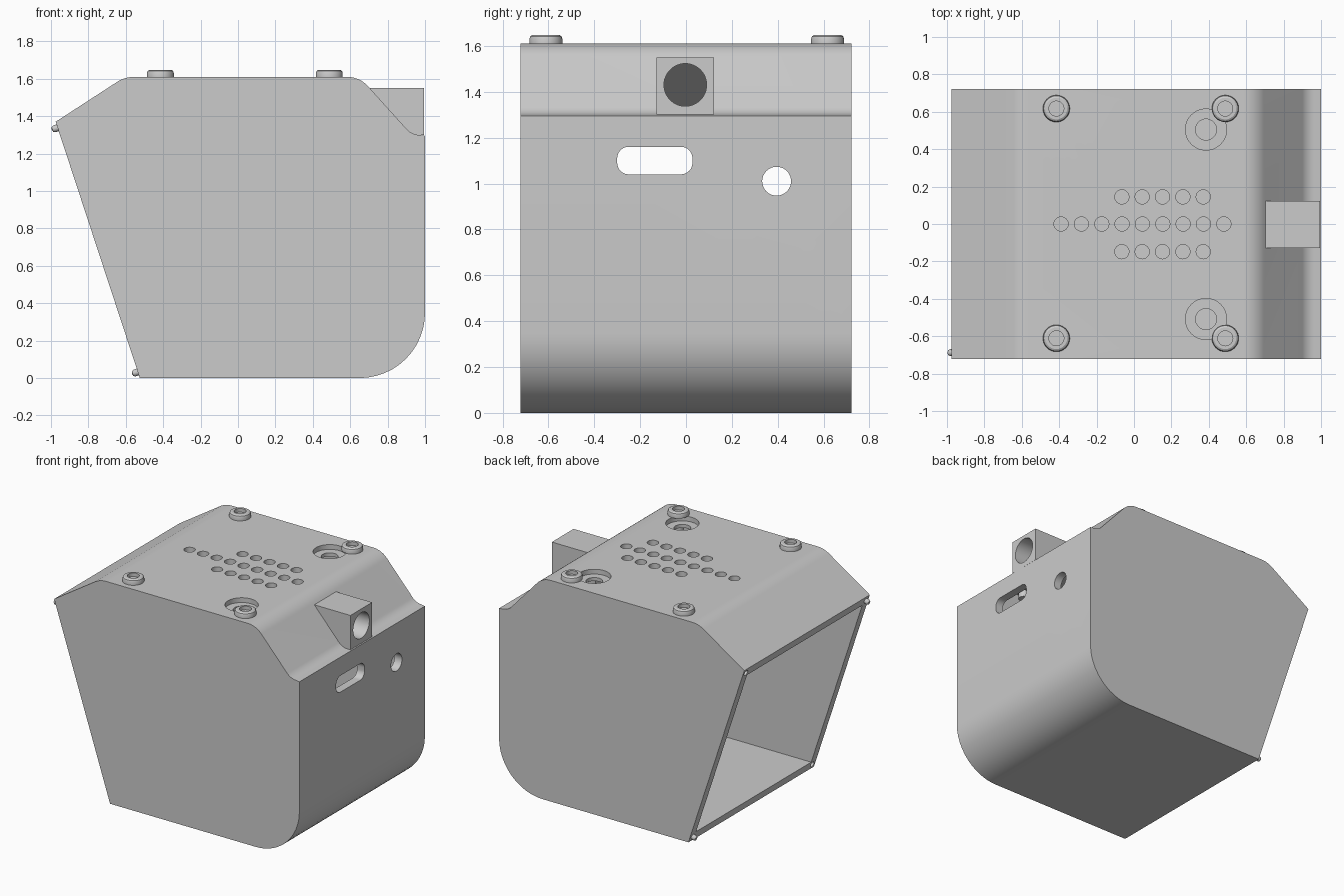
import bpy, bmesh, math
from mathutils import Vector, Matrix

if "Cube" in bpy.data.objects:
    bpy.data.objects.remove(bpy.data.objects["Cube"])

WALL = 0.06
HALF = 0.722
TOP = 1.61

grey = bpy.data.materials.new("light grey plastic")
grey.diffuse_color = (0.6, 0.6, 0.6, 1)
grey.use_nodes = True
grey.node_tree.nodes["Principled BSDF"].inputs["Base Color"].default_value = grey.diffuse_color


def make(name, bm):
    bmesh.ops.recalc_face_normals(bm, faces=bm.faces)
    me = bpy.data.meshes.new(name)
    bm.to_mesh(me)
    bm.free()
    ob = bpy.data.objects.new(name, me)
    bpy.context.collection.objects.link(ob)
    me.materials.append(grey)
    return ob


def prism(name, pts, offset):
    """Extrude a closed loop of 3D points."""
    bm = bmesh.new()
    face = bm.faces.new([bm.verts.new(p) for p in pts])
    ext = bmesh.ops.extrude_face_region(bm, geom=[face])["geom"]
    bmesh.ops.translate(bm, vec=offset, verts=[v for v in ext if isinstance(v, bmesh.types.BMVert)])
    return make(name, bm)


def lathe(name, prof, origin, axis=(0, 0, 1), n=32):
    """Revolve (radius, height) points about an axis."""
    bm = bmesh.new()
    vs = [bm.verts.new((r, 0, z)) for r, z in prof]
    es = [bm.edges.new(p) for p in zip(vs, vs[1:])]
    bmesh.ops.spin(bm, geom=vs + es, cent=(0, 0, 0), axis=(0, 0, 1), angle=math.tau, steps=n)
    bmesh.ops.remove_doubles(bm, verts=bm.verts, dist=1e-4)
    rot = Vector((0, 0, 1)).rotation_difference(Vector(axis)).to_matrix().to_4x4()
    bm.transform(Matrix.Translation(origin) @ rot)
    return make(name, bm)


def rod(name, origin, r, length, axis=(0, 0, 1), n=32):
    return lathe(name, [(0, 0), (r, 0), (r, length), (0, length)], origin, axis, n)


def smooth(ob):
    bpy.ops.object.select_all(action='DESELECT')
    ob.select_set(True)
    bpy.context.view_layer.objects.active = ob
    bpy.ops.object.shade_smooth_by_angle(angle=math.radians(30))


def boolean(ob, tool, op='DIFFERENCE'):
    m = ob.modifiers.new("cut", 'BOOLEAN')
    m.operation, m.object, m.solver = op, tool, 'EXACT'
    bpy.context.view_layer.objects.active = ob
    bpy.ops.object.modifier_apply(modifier=m.name)
    bpy.data.objects.remove(tool)


def fillet(corners, seg=12):
    """Round the corners (u, v, radius) of a polygon."""
    out = []
    for i, (u, v, r) in enumerate(corners):
        p = Vector((u, v))
        a = Vector(corners[i - 1][:2]) - p
        b = Vector(corners[(i + 1) % len(corners)][:2]) - p
        if r <= 0:
            out.append(p)
            continue
        half = a.angle(b) / 2
        t = min(r / math.tan(half), 0.48 * a.length, 0.48 * b.length)
        r = t * math.tan(half)
        c = p + (a.normalized() + b.normalized()).normalized() * (r / math.sin(half))
        s, e = p + a.normalized() * t - c, p + b.normalized() * t - c
        sweep = e.angle_signed(s)
        for k in range(seg + 1):
            out.append(c + Matrix.Rotation(sweep * k / seg, 2) @ s)
    return out


def inset(corners, dists):
    """Move every polygon edge inwards by its own distance."""
    n, lines, out = len(corners), [], []
    for i in range(n):
        p, q = Vector(corners[i][:2]), Vector(corners[(i + 1) % n][:2])
        d = (q - p).normalized()
        lines.append((p + Vector((-d.y, d.x)) * dists[i], d))
    for i in range(n):
        (p, d), (q, e) = lines[i - 1], lines[i]
        det = d.x * e.y - d.y * e.x
        t = ((q.x - p.x) * e.y - (q.y - p.y) * e.x) / det
        r = corners[i][2]
        out.append((*(p + d * t), max(0, r - WALL if det > 0 else r)))
    return out


# Shell: rounded side profile, extruded across the depth
outline = [(-0.525, 0, 0), (1, 0, 0.35), (1, 1.295, 0), (0.925, 1.305, 0.15),
           (0.65, TOP, 0.15), (-0.605, TOP, 0.17), (-0.975, 1.37, 0)]
body = prism("shell", [(p.x, -HALF, p.y) for p in fillet(outline)], (0, 2 * HALF, 0))

# Sensor block on the upper right slope
bm = bmesh.new()
bmesh.ops.create_cube(bm, size=1, matrix=Matrix.Translation((0.8475, -0.003, 1.425))
                      @ Matrix.Diagonal((0.295, 0.25, 0.25, 1)))
boolean(body, make("block", bm), 'UNION')

# Cavity, open through the slanted left side
hollow = inset(outline, [WALL] * 6 + [-0.05])
inner = HALF - WALL
boolean(body, prism("cavity", [(p.x, -inner, p.y) for p in fillet(hollow)], (0, 2 * inner, 0)))

# Sensor bore, round port and slot port in the right wall
boolean(body, rod("bore", (0.5, -0.003, 1.43), 0.093, 0.7, (1, 0, 0), 48))
boolean(body, rod("port", (0.8, 0.395, 1.01), 0.063, 0.4, (1, 0, 0)))
slot = fillet([(-0.30, 1.04, 0.05), (0.028, 1.04, 0.05), (0.028, 1.16, 0.05), (-0.30, 1.16, 0.05)], 8)
boolean(body, prism("slot", [(0.8, p.x, p.y) for p in slot], (0.4, 0, 0)))

# Vent holes in the roof
for y, first, count in ((0, -0.39, 9), (0.145, -0.065, 5), (-0.148, -0.065, 5)):
    for i in range(count):
        boolean(body, rod("vent", (first + 0.1088 * i, y, 1.45), 0.038, 0.3, n=24))

# Counterbored holes in the roof
for y in (-0.508, 0.505):
    boolean(body, rod("counterbore", (0.385, y, TOP - 0.035), 0.11, 0.1, n=48))
    boolean(body, rod("through_hole", (0.385, y, 1.45), 0.056, 0.3))

# Locating pins and sockets on diagonal corners of the open rim
low, high = Vector((-0.525, 0, 0)), Vector((-0.975, 0, 1.37))
along = (high - low).normalized()
out = Vector((-along.z, 0, along.x))
for base, name in ((low + along * 0.034, "lower"), (high - along * 0.034, "upper")):
    side = 1 if name == "lower" else -1
    pin = base + Vector((0, side * 0.688, 0)) - out * 0.02
    socket = base - Vector((0, side * 0.688, 0)) - out * 0.03
    boolean(body, rod("socket", socket, 0.02, 0.08, out, 16))
    smooth(lathe(name + "_pin", [(0, 0), (0.019, 0), (0.019, 0.038), (0.014, 0.049), (0, 0.053)],
                 pin, out, 16))
smooth(body)

# Roof screws with rounded heads and round sockets
head = [(0, 1.5), (0.035, 1.5), (0.035, TOP), (0.072, TOP), (0.072, 1.63), (0.068, 1.642),
        (0.058, 1.648), (0.04, 1.648), (0.04, 1.622), (0, 1.622)]
for i, x in enumerate((-0.415, 0.488)):
    for j, y in enumerate((-0.611, 0.617)):
        smooth(lathe(("left", "right")[i] + ("_front", "_back")[j] + "_screw", head, (x, y, 0)))
